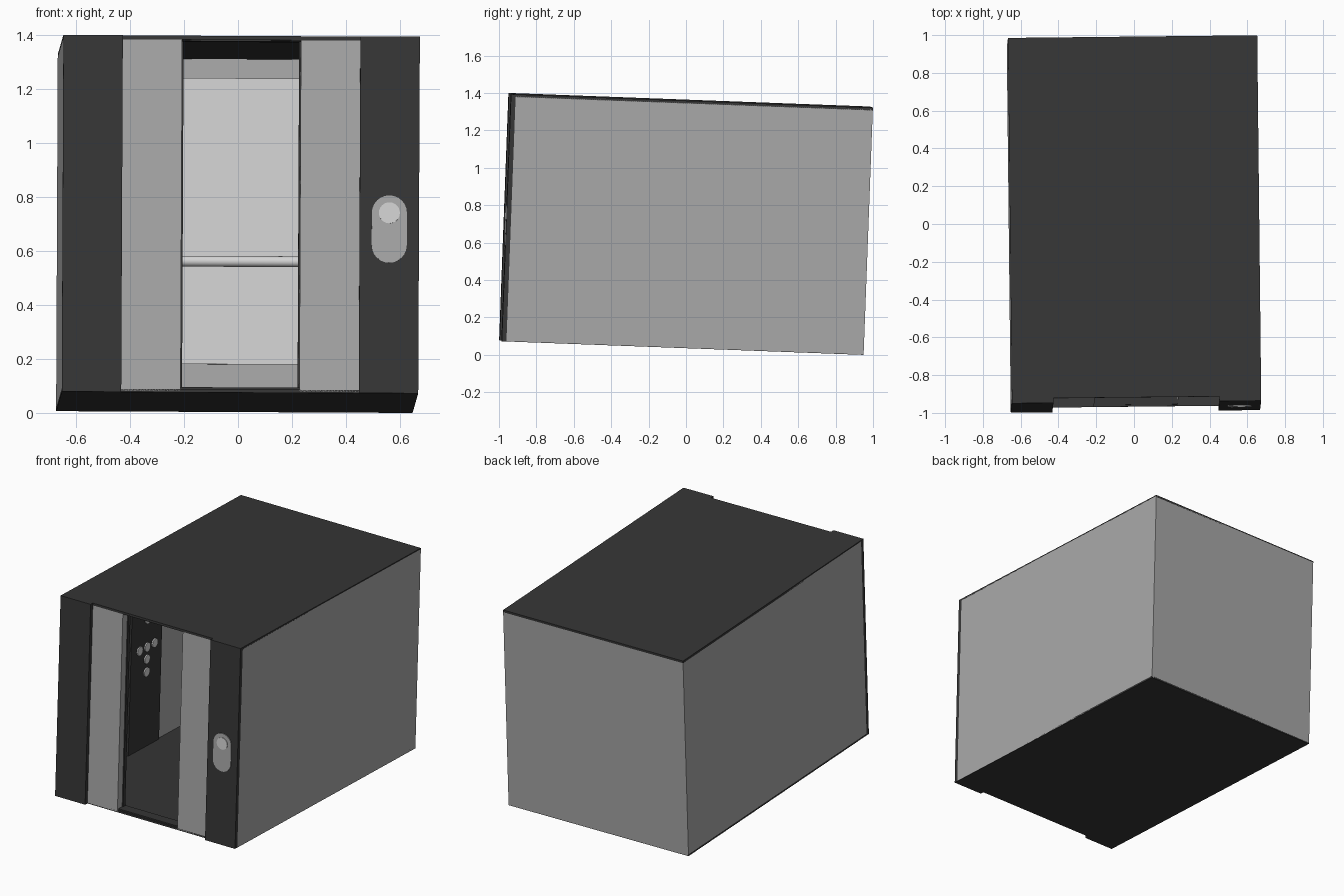
import bpy, bmesh, math
from mathutils import Matrix, Euler, Vector

if "Cube" in bpy.data.objects:
    bpy.data.objects.remove(bpy.data.objects["Cube"])

# The whole car leans very slightly; every part is built upright, then placed by M
M = Matrix.Translation((0, 0, 0.7)) @ Euler((-0.0375, 0.005, 0.0107)).to_matrix().to_4x4()
W, H = 0.66, 0.661             # half width, half height
FRONT, BODY, BACK = -0.968, -0.943, 0.968


def material(name, v):
    m = bpy.data.materials.new(name)
    m.diffuse_color = (v, v, v, 1)
    m.use_nodes = True
    m.node_tree.nodes["Principled BSDF"].inputs["Base Color"].default_value = m.diffuse_color
    return m


DARK = material("dark_grey", 0.037)
GREY = material("mid_grey", 0.40)
LIGHT = material("light_grey", 0.66)


def finish(name, bm, mat):
    bmesh.ops.recalc_face_normals(bm, faces=bm.faces)
    me = bpy.data.meshes.new(name)
    bm.to_mesh(me)
    bm.free()
    me.materials.append(mat)
    ob = bpy.data.objects.new(name, me)
    bpy.context.collection.objects.link(ob)
    ob.matrix_world = M
    return ob


def box(name, x, y, z, mat):
    bm = bmesh.new()
    bmesh.ops.create_cube(bm, size=1)
    for v in bm.verts:
        v.co = Vector([(r[0] + r[1]) / 2 + c * (r[1] - r[0]) for r, c in zip((x, y, z), v.co)])
    return finish(name, bm, mat)


def cylinder(name, centre, axis, radius, depth, sides, mat):
    bm = bmesh.new()
    rot = Vector((0, 0, 1)).rotation_difference(Vector(axis)).to_matrix().to_4x4()
    bmesh.ops.create_cone(bm, cap_ends=True, segments=sides, radius1=radius, radius2=radius,
                          depth=depth, matrix=Matrix.Translation(centre) @ rot)
    for f in bm.faces:
        f.smooth = sides > 12 and len(f.verts) == 4
    return finish(name, bm, mat)


# Shell
box("roof", (-W, W), (BODY, BACK), (H - 0.015, H), DARK)
box("floor", (-W, W), (BODY, BACK), (-H, -H + 0.012), DARK)
box("back_wall", (-W, W), (BACK - 0.015, BACK), (-H + 0.002, H - 0.008), GREY)

# Parts repeated on both sides of the entrance
for side, s in (("left", -1), ("right", 1)):
    def span(a, b):
        return tuple(sorted((s * a, s * b)))
    box(side + "_wall", span(W - 0.015, W), (BODY, BACK), (-H + 0.002, H - 0.008), GREY)
    box(side + "_front_post", span(0.44, W), (FRONT, BODY), (-H, H), DARK)
    box(side + "_post_backing", span(0.44, W - 0.015), (BODY, BODY + 0.02), (-H + 0.01, H - 0.01), GREY)
    box(side + "_door", span(0.22, 0.44), (BODY, BODY + 0.05), (-H + 0.005, H - 0.005), GREY)
    box(side + "_door_jamb", span(0.214, 0.225), (BODY + 0.05, BODY + 0.075), (-H + 0.01, H - 0.01), DARK)

# Door tracks
box("door_sill", (-0.44, 0.44), (BODY + 0.01, BODY + 0.08), (-H + 0.004, -H + 0.02), DARK)
box("door_lintel", (-0.44, 0.44), (BODY + 0.01, BODY + 0.08), (H - 0.02, H - 0.004), DARK)

# Back wall panel and handrail
box("back_panel", (-0.58, 0.58), (BACK - 0.025, BACK - 0.012), (-0.485, 0.575), LIGHT)
cylinder("handrail", (0, 0.91, -0.105), (1, 0, 0), 0.02, 1.1, 24, LIGHT)
for x in (-0.45, 0.45):
    cylinder("handrail_bracket", (x, 0.93, -0.105), (0, 1, 0), 0.01, 0.04, 12, LIGHT)

# Control panel on the left inner wall
inner = -W + 0.015
box("control_panel", (inner - 0.005, inner + 0.01), (-0.22, 0.11), (-H + 0.01, H - 0.01), DARK)
for y, z in ((0, 0.675), (-0.08, 0.675), (0.08, 0.675), (0, 0.595), (0, 0.51), (0, 0.86)):
    cylinder("floor_button", (inner + 0.012, -0.05 + y, z - H), (1, 0, 0), 0.03, 0.012, 12, LIGHT)

# Call plate (rounded ends) and call button on the right post
bm = bmesh.new()
r, half = 0.065, 0.06
ring = []
for i in range(26):
    end = 1 if i < 13 else -1
    a = math.pi * (i if i < 13 else i - 1) / 12
    ring.append(bm.verts.new((0.55 + r * math.cos(a), FRONT, -0.053 + end * half + r * math.sin(a))))
face = bm.faces.new(ring)
ext = bmesh.ops.extrude_face_region(bm, geom=[face])
bmesh.ops.translate(bm, vec=(0, -0.005, 0), verts=[g for g in ext["geom"] if isinstance(g, bmesh.types.BMVert)])
finish("call_plate", bm, GREY)
cylinder("call_button", (0.55, FRONT - 0.005, 0.007), (0, 1, 0), 0.039, 0.008, 24, LIGHT)
